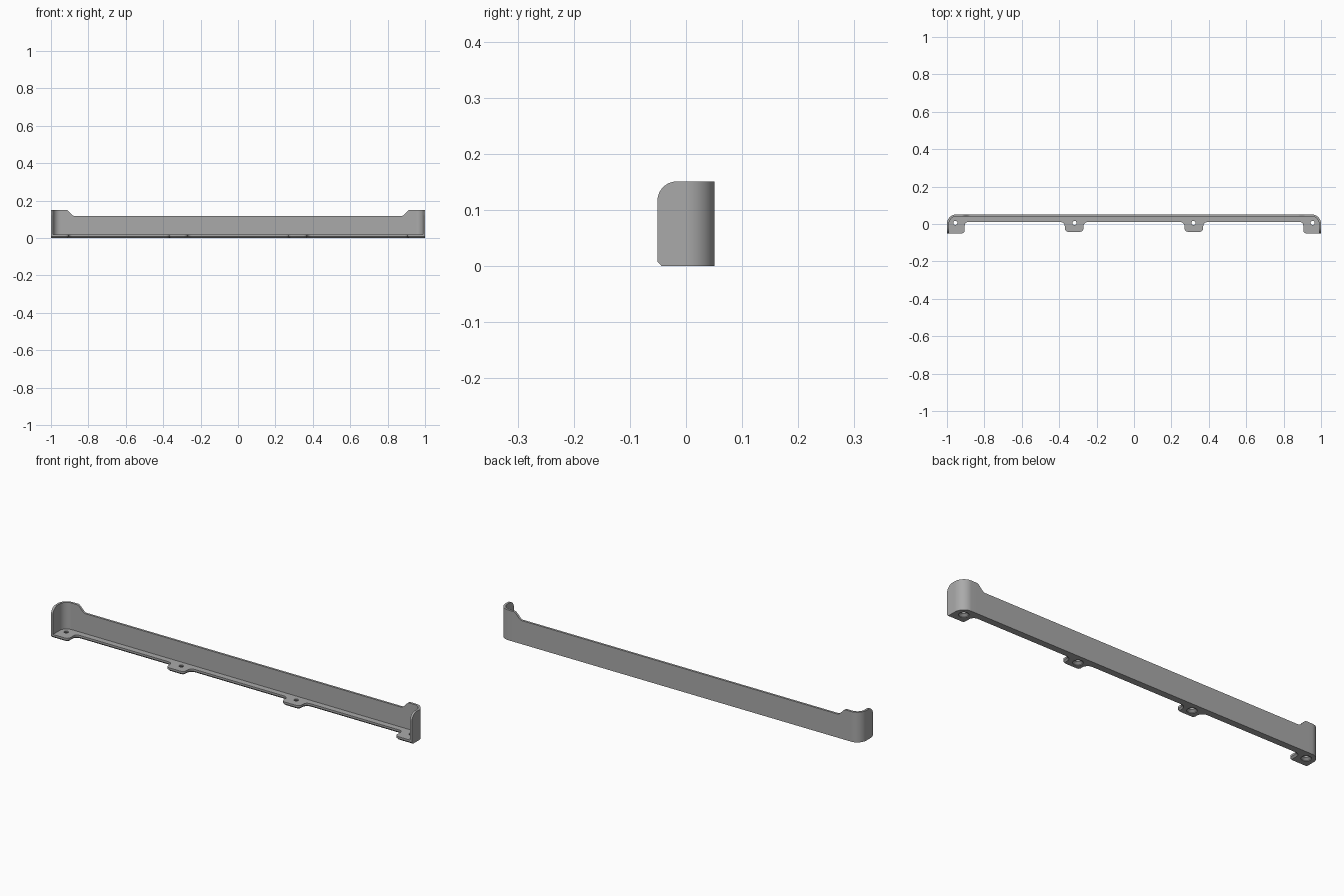
import bpy, bmesh, math
from mathutils import Vector

cube = bpy.data.objects.get("Cube")
if cube:
    bpy.data.objects.remove(cube, do_unlink=True)

grey = bpy.data.materials.new("plain grey")
grey.use_nodes = True
colour = (0.4, 0.4, 0.4, 1)
grey.diffuse_color = colour
grey.node_tree.nodes["Principled BSDF"].inputs["Base Color"].default_value = colour

FRONT, BACK, THICK = -0.051, 0.051, 0.011
HIGH, LOW = 0.151, 0.118
CORNER, CHAMFER, FLOOR = 0.05, 0.008, 0.018


def finish(bm, name):
    bmesh.ops.recalc_face_normals(bm, faces=bm.faces)
    mesh = bpy.data.meshes.new(name)
    bm.to_mesh(mesh)
    bm.free()
    obj = bpy.data.objects.new(name, mesh)
    bpy.context.collection.objects.link(obj)
    mesh.materials.append(grey)
    return obj


def activate(obj):
    bpy.ops.object.select_all(action='DESELECT')
    obj.select_set(True)
    bpy.context.view_layer.objects.active = obj


def skin(bm, rings, closed=False):
    """Join matching rings of points with quads and cap the open ends."""
    loops = [[bm.verts.new(p) for p in ring] for ring in rings]
    n = len(loops[0])
    for a, b in zip(loops, loops[1:]):
        for i in range(n):
            j = (i + 1) % n
            bm.faces.new((a[i], a[j], b[j], b[i]))
    bm.faces.new(loops[0])
    bm.faces.new(loops[-1])


# Wall: a thin section swept round the U-shaped plan, with varying height
def section(x, y, nx, ny, top, bottom=0.0):
    ix, iy = x + nx * THICK, y + ny * THICK
    return [(x, y, bottom), (x, y, top), (ix, iy, top), (ix, iy, bottom)]


half = []
ROUND = 0.035
for i in range(13):
    a = math.pi / 2 * i / 12
    dy = ROUND * (1 - math.cos(a))
    top = HIGH - ROUND + ROUND * math.sin(a)
    half.append(section(-1, FRONT + dy, 1, 0, top, max(0, CHAMFER - dy)))
for i in range(17):
    a = math.pi / 2 * i / 16
    c, s = math.cos(a), math.sin(a)
    half.append(section(-1 + CORNER * (1 - c), BACK - CORNER * (1 - s), c, -s, HIGH))
for i in range(13):
    t = i / 12
    blend = t * t * (3 - 2 * t)
    half.append(section(-0.92 + 0.045 * t, BACK, 0, -1, HIGH + (LOW - HIGH) * blend))
other = [[(-x, y, z) for x, y, z in ring] for ring in reversed(half)]
bm = bmesh.new()
skin(bm, half + other)
wall = finish(bm, "wall")


# Floor: strip with four screw tabs, chamfered along the lower front edge
def fillet(corners, steps=6):
    points = []
    for i, (x, y, r) in enumerate(corners):
        p = Vector((x, y))
        if r == 0:
            points.append(p)
            continue
        u = (Vector(corners[i - 1][:2]) - p).normalized()
        v = (Vector(corners[(i + 1) % len(corners)][:2]) - p).normalized()
        for k in range(steps + 1):
            a = math.pi / 2 * k / steps
            points.append(p + r * (u + v - v * math.cos(a) - u * math.sin(a)))
    return points


def outline(d, z):
    side, strip = 0.996, 0.01 + d
    left = [(-side, FRONT + d, 0), (-0.905 - d, FRONT + d, 0.018 - d),
            (-0.905 - d, strip, 0.018 + d), (-0.37 + d, strip, 0.022 + d),
            (-0.37 + d, -0.042 + d, 0.02 - d), (-0.27 - d, -0.042 + d, 0.02 - d),
            (-0.27 - d, strip, 0.022 + d)]
    right = [(-x, y, r) for x, y, r in reversed(left)]
    rear = [(side, 0.047, 0.046), (-side, 0.047, 0.046)]
    return [(p.x, p.y, z) for p in fillet(left + right + rear)]


bm = bmesh.new()
skin(bm, [outline(CHAMFER, 0), outline(0, CHAMFER), outline(0, FLOOR)])
floor = finish(bm, "floor_with_tabs")

# Countersunk screw holes
bm = bmesh.new()
for x in (-0.955, -0.318, 0.318, 0.955):
    rings = []
    for r, z in ((0.023, -0.01), (0.023, 0.003), (0.011, 0.012), (0.011, 0.03)):
        rings.append([(x + r * math.cos(k * math.tau / 24),
                       0.006 + r * math.sin(k * math.tau / 24), z) for k in range(24)])
    skin(bm, rings)
cutter = finish(bm, "hole_cutter")
cutter.hide_render = True
activate(floor)
mod = floor.modifiers.new("holes", 'BOOLEAN')
mod.operation = 'DIFFERENCE'
mod.solver = 'EXACT'
mod.object = cutter
bpy.ops.object.modifier_apply(modifier=mod.name)
bpy.data.objects.remove(cutter, do_unlink=True)

for obj in (wall, floor):
    activate(obj)
    bpy.ops.object.shade_smooth_by_angle(angle=math.radians(30))
